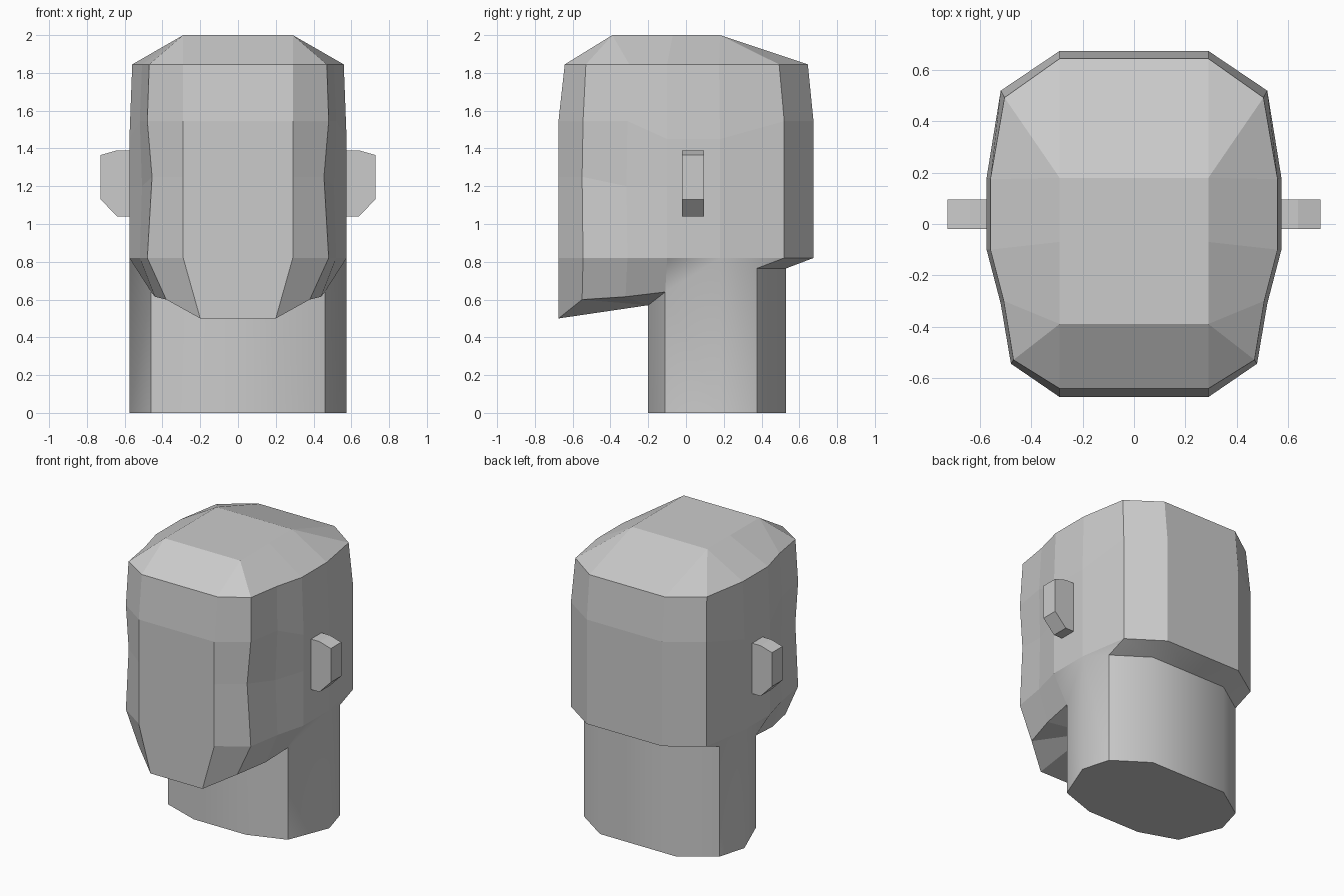
import bpy, bmesh, math

if "Cube" in bpy.data.objects:
    bpy.data.objects.remove(bpy.data.objects["Cube"])


def make_object(name, bm):
    bmesh.ops.recalc_face_normals(bm, faces=bm.faces[:])
    mesh = bpy.data.meshes.new(name)
    bm.to_mesh(mesh)
    bm.free()
    obj = bpy.data.objects.new(name, mesh)
    bpy.context.collection.objects.link(obj)
    mirror = obj.modifiers.new("mirror", 'MIRROR')
    mirror.use_clip = True
    return obj


def half_ring(pts, zs):
    """Right half of a cross-section, with end points added on the centre line."""
    if not isinstance(zs, (list, tuple)):
        zs = [zs] * len(pts)
    r = [(x, y, z) for (x, y), z in zip(pts, zs)]
    return [(0, *r[0][1:])] + r + [(0, *r[-1][1:])]


# Head cross-sections, front to back
outline = [(.29, -.675), (.48, -.545), (.52, -.31), (.575, -.10),
           (.575, .18), (.52, .52), (.29, .675)]
rim = [(.29, -.642), (.47, -.53), (.508, -.30), (.56, -.10),
       (.56, .175), (.505, .493), (.29, .645)]
cheek = [outline[0], (.455, -.55), (.508, -.315)] + outline[3:]
crown = [(.29, -.39)] * 3 + [(.29, -.07)] + [(.29, .18)] * 3
jaw = [(.20, -.675), (.38, -.55), (.44, -.32), (.46, -.11),
       (.575, .18), (.52, .375), (.29, .53)]
neck = [(.20, -.20)] * 3 + jaw[3:]

rings = [
    half_ring(crown, 2.0),
    half_ring(rim, 1.845),
    half_ring(outline, [1.545, 1.545, 1.545, 1.45, 1.45, 1.545, 1.545]),
    half_ring(cheek, [1.25, 1.25, 1.20, 1.20, 1.20, 1.22, 1.22]),
    half_ring(outline, .82),
    half_ring(jaw, [.50, .60, .615, .64, .82, .765, .765]),
    half_ring(neck, [.57, .57, .57, .64, .82, .765, .765]),
    half_ring(neck, 0),
]

# Head and neck: loft between the half rings, merging repeated points
bm = bmesh.new()
cache = {}


def face(points, smooth=False):
    pts = list(dict.fromkeys(points))
    if len(pts) < 3:
        return
    for p in pts:
        if p not in cache:
            cache[p] = bm.verts.new(p)
    bm.faces.new([cache[p] for p in pts]).smooth = smooth


for k, (a, b) in enumerate(zip(rings, rings[1:])):
    for i in range(len(a) - 1):
        face((a[i], a[i + 1], b[i + 1], b[i]), k == 6 or (k == 4 and i >= 4))
face(rings[0])
face(rings[-1])
bmesh.ops.recalc_face_normals(bm, faces=bm.faces[:])
for e in bm.edges:
    if len(e.link_faces) == 2:
        e.smooth = e.calc_face_angle(0) < math.radians(39)
make_object("head_and_neck", bm)

# Ears: extruded side profile
bm = bmesh.new()
profile = [(.50, 1.39), (.64, 1.39), (.727, 1.365), (.727, 1.13), (.64, 1.04), (.50, 1.04)]
f = bm.faces.new([bm.verts.new((x, -.02, z)) for x, z in profile])
out = bmesh.ops.extrude_face_region(bm, geom=[f], use_keep_orig=True)
bmesh.ops.translate(bm, vec=(0, .115, 0),
                    verts=[v for v in out["geom"] if isinstance(v, bmesh.types.BMVert)])
make_object("ears", bm)
